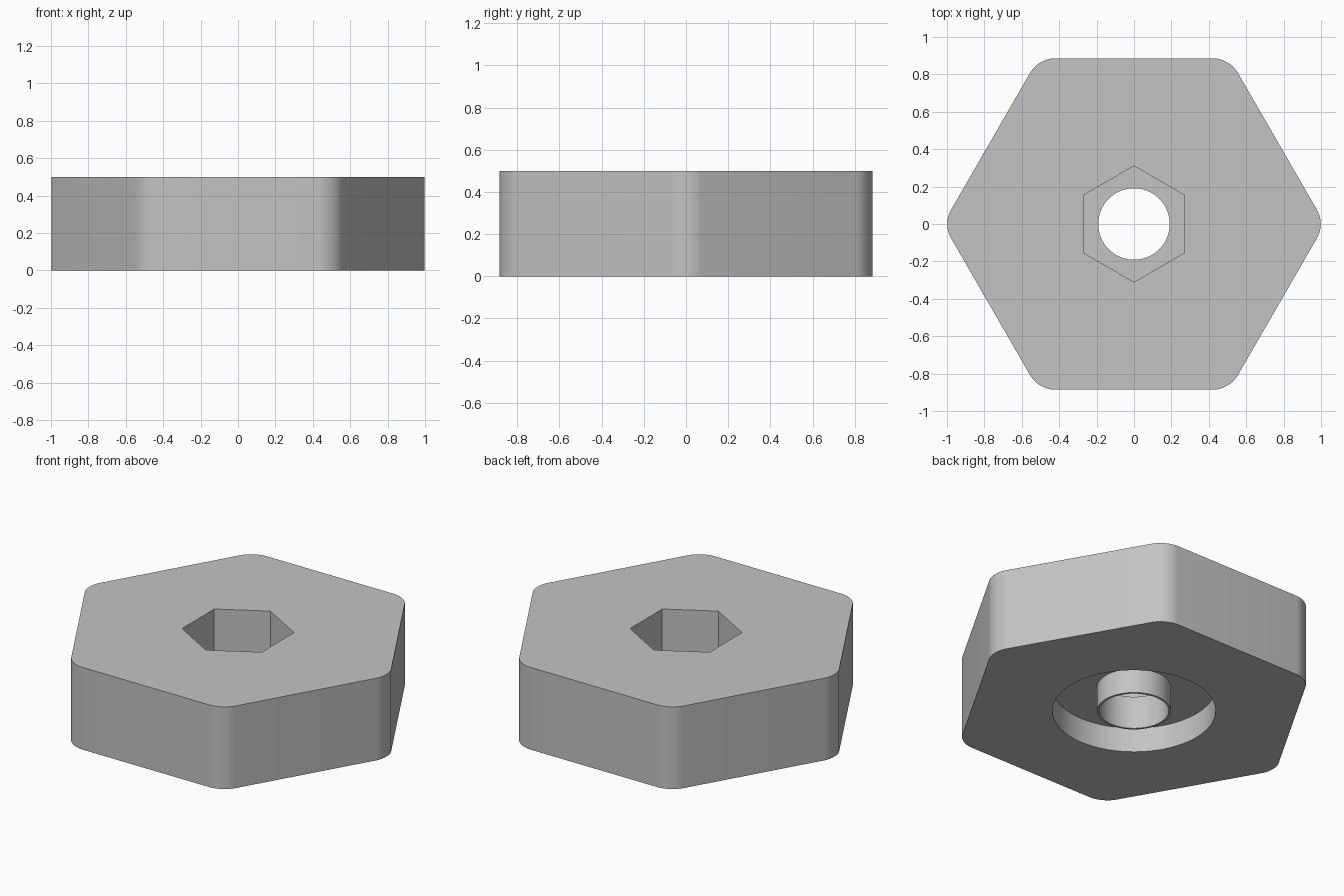
import bpy
import bmesh
from math import cos, sin, pi, radians

SIDES = 96

default = bpy.data.objects.get("Cube")
if default:
    bpy.data.objects.remove(default, do_unlink=True)

grey = bpy.data.materials.new("plain grey")
grey.use_nodes = True
tone = (0.55, 0.55, 0.55, 1)
grey.diffuse_color = tone
grey.node_tree.nodes["Principled BSDF"].inputs["Base Color"].default_value = tone


def finish(name, bm):
    bmesh.ops.recalc_face_normals(bm, faces=bm.faces)
    mesh = bpy.data.meshes.new(name)
    bm.to_mesh(mesh)
    bm.free()
    obj = bpy.data.objects.new(name, mesh)
    bpy.context.collection.objects.link(obj)
    mesh.materials.append(grey)
    return obj


def prism(name, sides, radius, z0, z1, turn=0.0, rounding=0.0):
    """Upright prism; rounding is the offset along each side at the corners."""
    bm = bmesh.new()
    angles = [turn + 2 * pi * i / sides for i in range(sides)]
    base = bm.faces.new([bm.verts.new((radius * cos(a), radius * sin(a), z0))
                         for a in angles])
    top = bmesh.ops.extrude_face_region(bm, geom=[base], use_keep_orig=True)
    moved = [v for v in top["geom"] if isinstance(v, bmesh.types.BMVert)]
    bmesh.ops.translate(bm, verts=moved, vec=(0, 0, z1 - z0))
    if rounding:
        upright = [e for e in bm.edges
                   if abs(e.verts[0].co.z - e.verts[1].co.z) > 0.1]
        bmesh.ops.bevel(bm, geom=upright, offset=rounding, segments=10,
                        profile=0.5, affect='EDGES', offset_type='OFFSET')
    return finish(name, bm)


def ring(name, inner, outer, z0, z1):
    """Solid ring around the z axis."""
    bm = bmesh.new()
    rim = [(inner, z0), (outer, z0), (outer, z1), (inner, z1)]
    loops = [[bm.verts.new((r * cos(2 * pi * i / SIDES),
                            r * sin(2 * pi * i / SIDES), z))
              for i in range(SIDES)] for r, z in rim]
    for k, a in enumerate(loops):
        b = loops[(k + 1) % len(loops)]
        for i in range(SIDES):
            j = (i + 1) % SIDES
            bm.faces.new((a[i], a[j], b[j], b[i]))
    return finish(name, bm)


# Hexagonal body with rounded upright corners
body = prism("hex_body", 6, 1.022, 0, 0.5, rounding=0.142 * 0.5774)

# Hex pocket, bore, and the underside recess that leaves a thin central sleeve
cutters = [
    prism("hex_pocket_cutter", 6, 0.31, 0.2, 0.7, turn=pi / 2),
    prism("bore_cutter", SIDES, 0.191, -0.2, 0.35),
    ring("recess_cutter", 0.204, 0.45, -0.2, 0.15),
]
for cutter in cutters:
    cutter.hide_render = True
    cut = body.modifiers.new(cutter.name, 'BOOLEAN')
    cut.operation = 'DIFFERENCE'
    cut.solver = 'EXACT'
    cut.object = cutter

# Apply the cuts and remove the cutters
bpy.ops.object.select_all(action='DESELECT')
body.select_set(True)
bpy.context.view_layer.objects.active = body
for name in [m.name for m in body.modifiers]:
    bpy.ops.object.modifier_apply(modifier=name)
for cutter in cutters:
    bpy.data.objects.remove(cutter, do_unlink=True)

bpy.ops.object.shade_smooth_by_angle(angle=radians(30))
